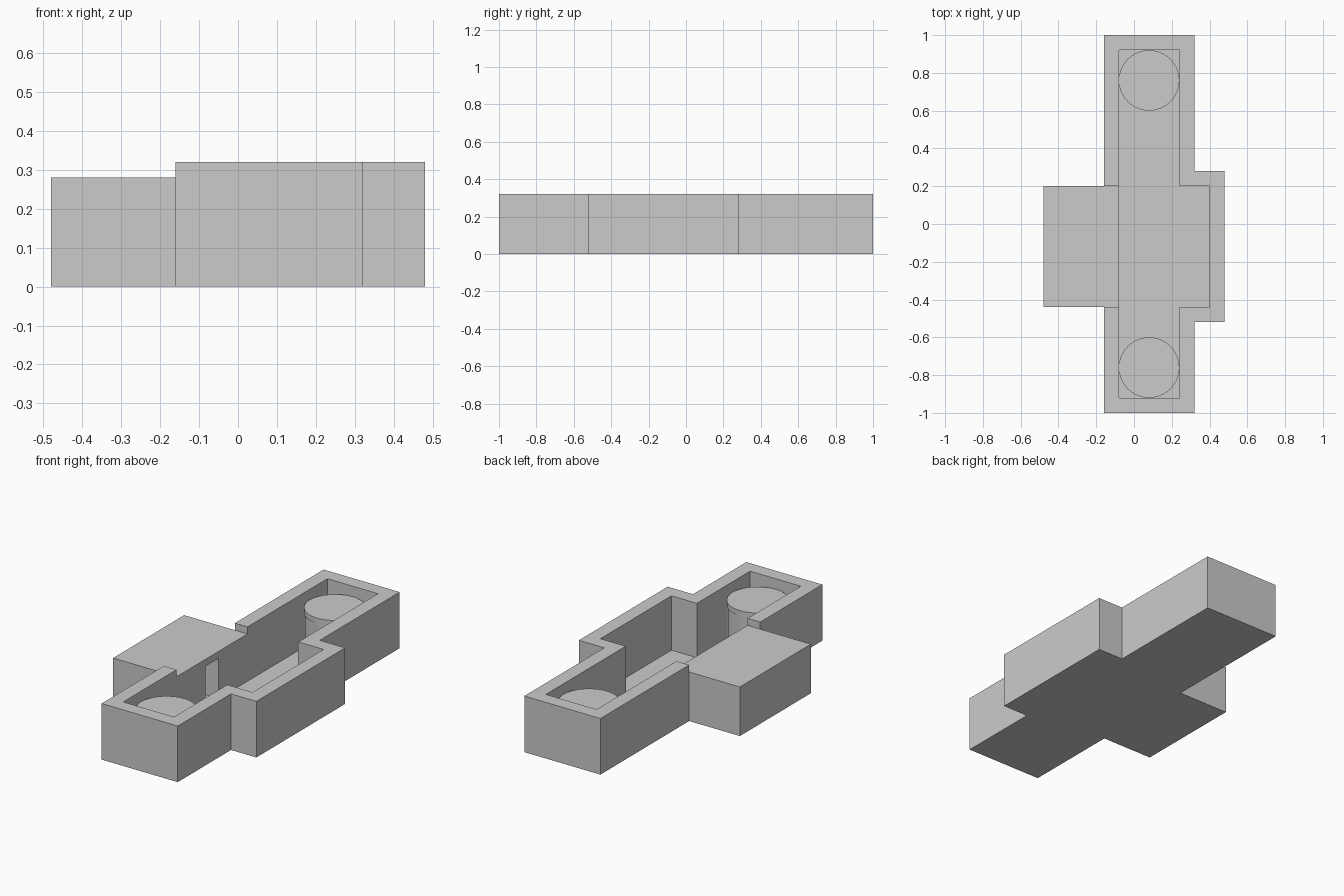
import bpy, bmesh

if "Cube" in bpy.data.objects:
    bpy.data.objects.remove(bpy.data.objects["Cube"])


def prism(name, outline, z0, z1):
    """Extrude a plan outline from z0 to z1."""
    bm = bmesh.new()
    face = bm.faces.new([bm.verts.new((x, y, z0)) for x, y in outline])
    top = bmesh.ops.extrude_face_region(bm, geom=[face])["geom"]
    verts = [v for v in top if isinstance(v, bmesh.types.BMVert)]
    bmesh.ops.translate(bm, verts=verts, vec=(0, 0, z1 - z0))
    bmesh.ops.recalc_face_normals(bm, faces=bm.faces)
    mesh = bpy.data.meshes.new(name)
    bm.to_mesh(mesh)
    bm.free()
    obj = bpy.data.objects.new(name, mesh)
    bpy.context.collection.objects.link(obj)
    return obj


def rect(x0, x1, y0, y1):
    return [(x0, y0), (x1, y0), (x1, y1), (x0, y1)]


def disc(name, x, y, r, z0, z1):
    bpy.ops.mesh.primitive_cylinder_add(vertices=64, radius=r, depth=z1 - z0,
                                        location=(x, y, (z0 + z1) / 2))
    obj = bpy.context.object
    obj.name = name
    bpy.ops.object.shade_smooth_by_angle()
    return obj


FLOOR = 0.01

# Inner edge of the tray, from one end of the side opening to the other
inner = [(-0.08, 0.2), (-0.08, 0.92), (0.24, 0.92), (0.24, 0.2), (0.4, 0.2),
         (0.4, -0.44), (0.24, -0.44), (0.24, -0.92), (-0.08, -0.92),
         (-0.08, -0.44)]
outer = [(-0.16, -0.44), (-0.16, -1), (0.32, -1), (0.32, -0.52),
         (0.48, -0.52), (0.48, 0.28), (0.32, 0.28), (0.32, 1),
         (-0.16, 1), (-0.16, 0.2)]

# Tray wall and floor
prism("tray_wall", inner + outer, 0, 0.32)
prism("tray_floor", inner, 0, FLOOR)

# Side block with a channel opening into the tray
block = prism("side_block", rect(-0.48, -0.08, -0.44, 0.2), 0, 0.28)
cutter = prism("channel_cutter", rect(-0.44, 0.0, -0.18, -0.06), FLOOR, 0.24)
cutter.hide_render = True
mod = block.modifiers.new("channel", "BOOLEAN")
mod.operation = "DIFFERENCE"
mod.solver = "EXACT"
mod.object = cutter
bpy.context.view_layer.objects.active = block
bpy.ops.object.modifier_apply(modifier=mod.name)
bpy.data.objects.remove(cutter)

# Capped round posts at both ends
for side, y in (("front", -0.76), ("back", 0.76)):
    disc(side + "_post", 0.08, y, 0.155, FLOOR, 0.23)
    disc(side + "_post_cap", 0.08, y, 0.16, 0.23, 0.26)
